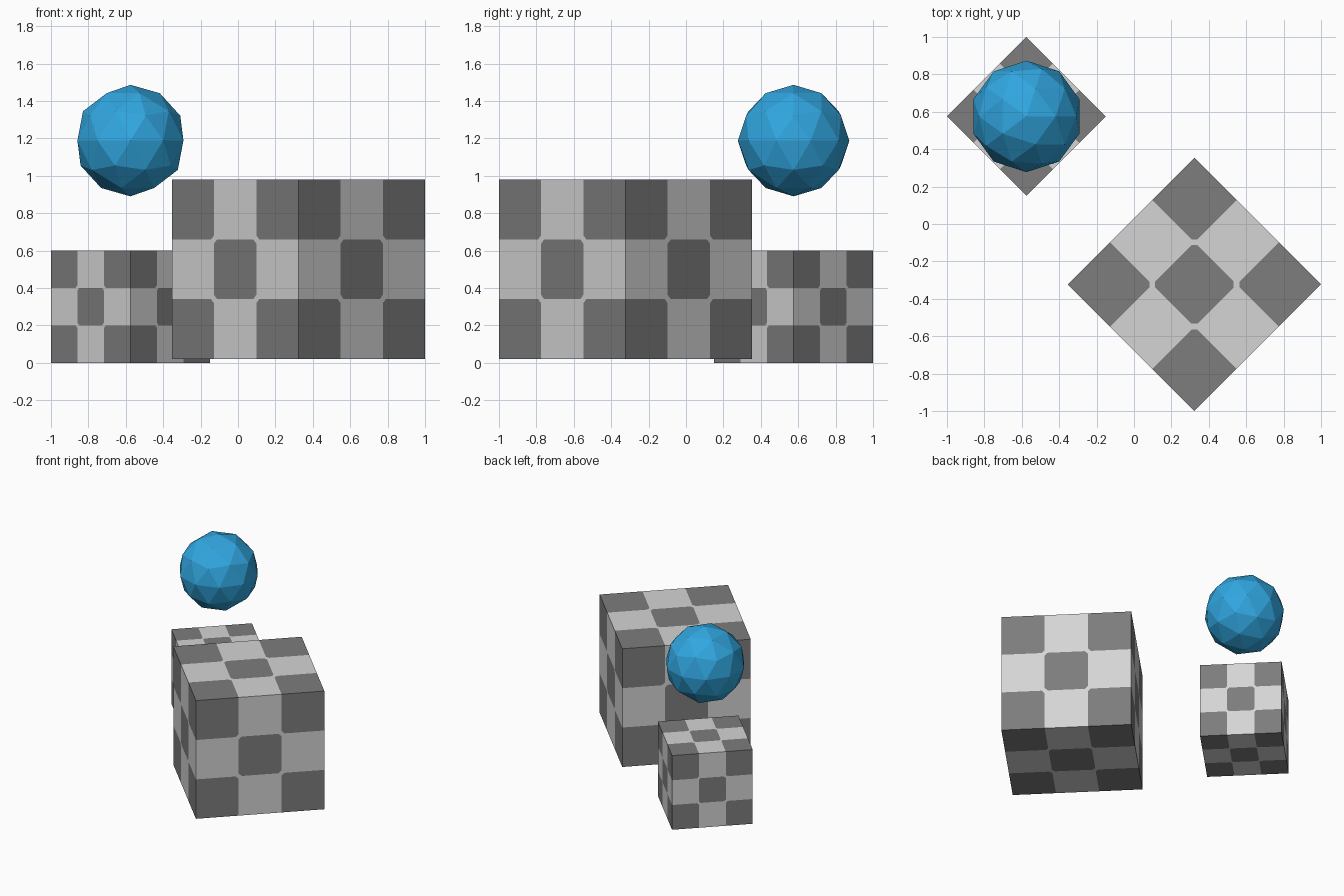
import bpy, bmesh, math
from mathutils import Vector

if "Cube" in bpy.data.objects:
    bpy.data.objects.remove(bpy.data.objects["Cube"])


def material(name, rgb):
    m = bpy.data.materials.new(name)
    m.diffuse_color = (*rgb, 1.0)
    m.use_nodes = True
    m.node_tree.nodes["Principled BSDF"].inputs["Base Color"].default_value = m.diffuse_color
    return m


light_grey = material("light grey", (0.66, 0.66, 0.66))
dark_grey = material("dark grey", (0.205, 0.205, 0.205))
blue = material("blue", (0.03, 0.38, 0.74))


def checker_cube(name, half, centre):
    """Cube with a 3 x 3 checker on each side, tile corners clipped."""
    bm = bmesh.new()
    tile, cut = half * 2 / 3, half * 0.047

    def add(points, axis, sign, mat):
        n = Vector((0, 0, 0))
        n[axis] = sign
        u = Vector((0, 0, 0))
        u[(axis + 1) % 3] = 1
        v = n.cross(u)
        f = bm.faces.new([bm.verts.new(n * half + u * a + v * b) for a, b in points])
        f.material_index = mat

    for axis in range(3):
        for sign in (-1, 1):
            # tiles, clipped where four of them meet
            for i in (-1, 0, 1):
                for j in (-1, 0, 1):
                    pts = []
                    for k, (sx, sy) in enumerate(((-1, -1), (1, -1), (1, 1), (-1, 1))):
                        x, y = (i + sx / 2) * tile, (j + sy / 2) * tile
                        if abs(x) < tile and abs(y) < tile:
                            clip = [(x, y - sy * cut), (x - sx * cut, y)]
                            pts += clip if k % 2 else clip[::-1]
                            if k % 2 == 0:
                                pts[-2:] = [(x, y - sy * cut), (x - sx * cut, y)]
                            # anticlockwise order of the two clip points
                            if sx * sy < 0:
                                pts[-2:] = [(x - sx * cut, y), (x, y - sy * cut)]
                        else:
                            pts.append((x, y))
                    add(pts, axis, sign, 1 if (i + j) % 2 == 0 else 0)
            # light diamonds joining the light tiles
            for x in (-tile / 2, tile / 2):
                for y in (-tile / 2, tile / 2):
                    add([(x + cut, y), (x, y + cut), (x - cut, y), (x, y - cut)], axis, sign, 0)

    bmesh.ops.remove_doubles(bm, verts=bm.verts, dist=1e-4)
    bmesh.ops.recalc_face_normals(bm, faces=bm.faces)
    me = bpy.data.meshes.new(name)
    bm.to_mesh(me)
    bm.free()
    me.materials.append(light_grey)
    me.materials.append(dark_grey)
    ob = bpy.data.objects.new(name, me)
    ob.location = centre
    ob.rotation_euler.z = math.radians(45)
    bpy.context.collection.objects.link(ob)


# Two checkered cubes standing corner-on
checker_cube("large_cube", 0.4786, (0.3232, -0.3232, 0.5))
checker_cube("small_cube", 0.3004, (-0.5752, 0.5752, 0.3004))

# Faceted ball floating over the small cube
bpy.ops.mesh.primitive_ico_sphere_add(subdivisions=2, radius=0.298,
                                      location=(-0.5752, 0.5752, 1.188))
ball = bpy.context.object
ball.name = "ball"
ball.data.materials.append(blue)
